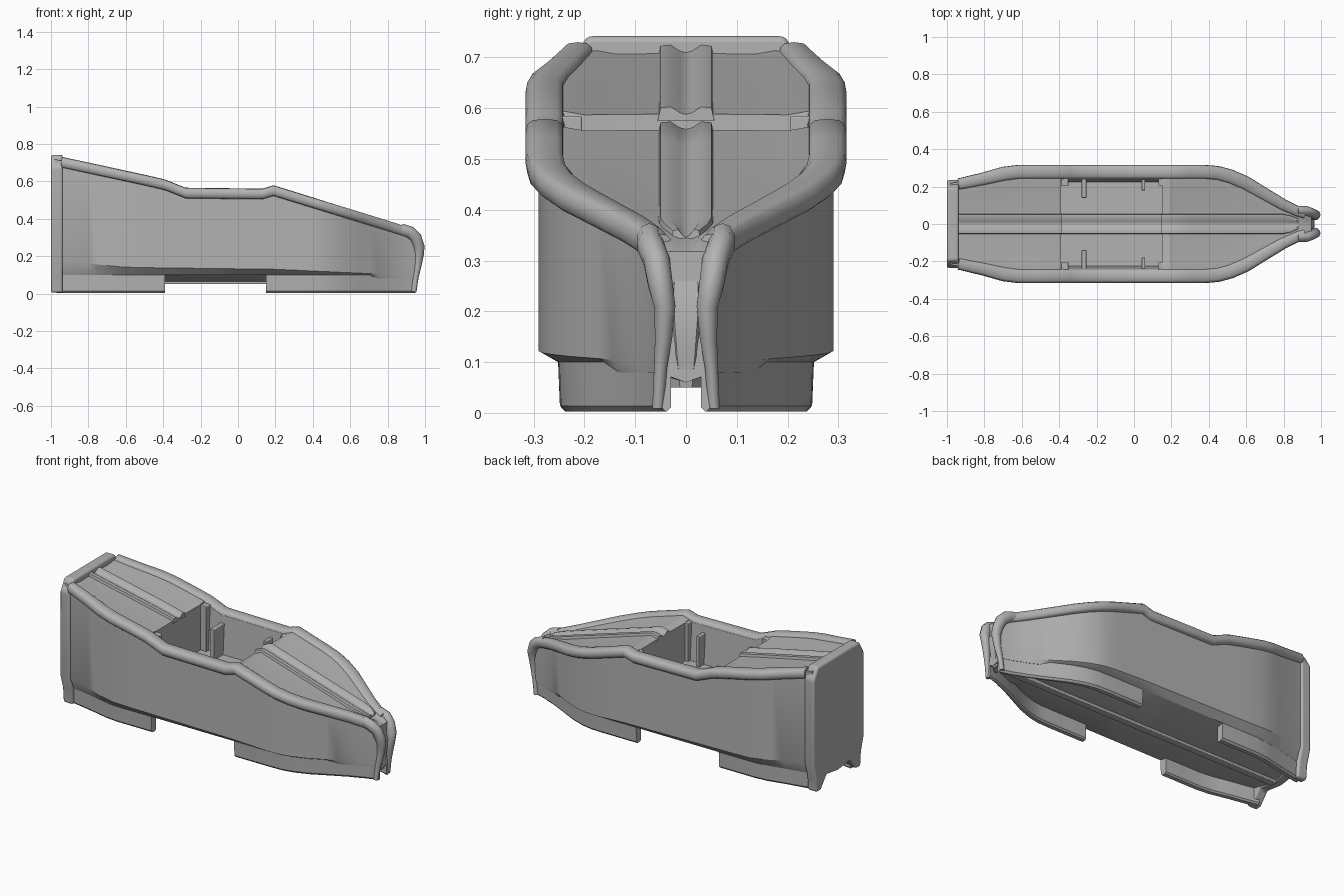
import bpy, bmesh, math
from mathutils import Vector

if "Cube" in bpy.data.objects:
    bpy.data.objects.remove(bpy.data.objects["Cube"])

grey = bpy.data.materials.new("plain grey")
grey.diffuse_color = (0.45, 0.45, 0.45, 1)
grey.use_nodes = True
grey.node_tree.nodes["Principled BSDF"].inputs["Base Color"].default_value = grey.diffuse_color


def lerp(table, x):
    for (a, u), (b, v) in zip(table, table[1:]):
        if x <= b:
            return u + (v - u) * max(0, x - a) / (b - a)
    return table[-1][1]


# Hull half width, rail height, chine height and chine inset along the length
WIDTH = [(-1, .215), (-.94, .225), (-.8, .255), (-.7, .28), (-.62, .29), (.38, .29), (.45, .284),
         (.52, .265), (.6, .23), (.7, .172), (.8, .115), (.88, .078), (.97, .05)]
TOP = [(-1, .742), (-.4, .613), (-.28, .565), (.13, .56), (.19, .578), (.85, .375), (.94, .345), (1, .3)]
CHINE = [(-1, .18), (-.6, .14), (.2, .13), (.85, .10)]
INSET = [(-1, .03), (-.6, .038), (.4, .038), (.85, .002)]
STATIONS = [-.98, -.94, -.87, -.8, -.75, -.7, -.66, -.62, -.5, -.39, -.389, -.34, -.28, -.1, .13, .149, .15,
            .19, .3, .38, .415, .45, .485, .52, .56, .6, .65, .7, .75, .8, .84, .88, .92, .95]


def w(x): return lerp(WIDTH, x)
def top(x): return lerp(TOP, x)
def floor(x): return .32 if -.3895 < x < .1495 else top(x) - .02


def finish(bm, name, bevel=0, angle=30):
    bmesh.ops.recalc_face_normals(bm, faces=bm.faces)
    me = bpy.data.meshes.new(name)
    bm.to_mesh(me)
    bm.free()
    ob = bpy.data.objects.new(name, me)
    bpy.context.collection.objects.link(ob)
    me.materials.append(grey)
    if bevel:
        m = ob.modifiers.new("soft edges", "BEVEL")
        m.width, m.segments, m.limit_method = bevel, 3, "ANGLE"
    bpy.ops.object.select_all(action="DESELECT")
    ob.select_set(True)
    bpy.context.view_layer.objects.active = ob
    bpy.ops.object.shade_smooth_by_angle(angle=math.radians(angle))
    return ob


def loft(name, rings, bevel=0, angle=30):
    bm = bmesh.new()
    vs = [[bm.verts.new(p) for p in r] for r in rings]
    n = len(vs[0])
    for a, b in zip(vs, vs[1:]):
        for i in range(n):
            bm.faces.new((a[i], a[(i + 1) % n], b[(i + 1) % n], b[i]))
    bm.faces.new(vs[0])
    bm.faces.new(vs[-1])
    return finish(bm, name, bevel, angle)


def box(name, x0, x1, y0, y1, z0, z1, bevel=.004):
    loft(name, [[(x, y0, z0), (x, y1, z0), (x, y1, z1), (x, y0, z1)] for x in (x0, x1)], bevel)


# Hull shell with sunken decks and open cockpit
rings = []
for x in STATIONS:
    ww, zt, d = w(x), top(x), lerp(INSET, x)
    wall = max(ww - .05, .02)
    inner = max(ww - (.065 if floor(x) < .33 else .09), .012)
    half = [(ww - d, .10 - .02 * (d < .01)), (ww, lerp(CHINE, x)), (ww, zt - .02), (wall, zt - .02),
            (inner, floor(x))]
    if floor(x) > .33:
        half[3] = (wall, zt - .015)
        half[4] = (inner, zt - .022)
    ring = [(x, 0, .06)] + [(x, y, z) for y, z in half] + [(x, 0, floor(x))]
    ring += [(x, -y, z) for y, z in reversed(half)]
    rings.append(ring)
loft("hull", rings)

# Rounded rails following the hull edge
for s, side in ((1, "left"), (-1, "right")):
    rings = []
    for x in [t for t in STATIONS if -.97 < t < .93 and t not in (-.389, .149)]:
        slope = (w(x + .015) - w(x - .015)) / .03
        nrm = Vector((-slope, 1)).normalized()
        thin = lerp([(-.94, .8), (-.8, .9), (-.7, 1), (.6, 1), (.93, .7)], x)
        ring = []
        for k in range(12):
            a = 2 * math.pi * k / 12
            u = .038 * thin * math.copysign(abs(math.cos(a)) ** .65, math.cos(a)) - .012
            v = .029 * math.copysign(abs(math.sin(a)) ** .65, math.sin(a))
            ring.append((x + nrm.x * u, s * (w(x) + nrm.y * u), top(x) - .028 + v))
        rings.append(ring)
    loft(side + "_rail", rings, angle=50)

    # Runners under the hull, set in from the side
    for part, x0, x1 in (("rear", -.97, -.39), ("front", .15, .95)):
        xs = [x0] + [t for t in STATIONS if x0 + .01 < t < x1 - .01] + [x1]
        rings = []
        for x in xs:
            o = w(x) - lerp(INSET, x)
            t = lerp([(.4, .045), (.95, .025)], x)
            rings.append([(x, s * y, z) for y, z in
                          ((o - t, .11), (o, .11), (o - .004, .014), (o - .014, .003),
                           (o - t + .008, .003), (o - t, .012))])
        loft(f"{side}_{part}_runner", rings)

    # Bow lobe: a swept rounded post curling down to the foot
    path = [(.87, .072, .345, .03), (.92, .07, .328, .032), (.95, .058, .30, .032), (.968, .05, .25, .03),
            (.968, .042, .21, .026), (.96, .044, .15, .021), (.95, .05, .09, .016), (.94, .055, .01, .014)]
    rings = []
    for i, (x, y, z, r) in enumerate(path):
        p, q = path[max(i - 1, 0)], path[min(i + 1, len(path) - 1)]
        t = Vector((q[0] - p[0], 0, q[2] - p[2])).normalized()
        n = Vector((-t.z, 0, t.x))
        rings.append([Vector((x, s * y, z)) + n * r * math.cos(k * math.pi / 5)
                      + Vector((0, .85 * r * math.sin(k * math.pi / 5), 0)) for k in range(10)])
    loft(side + "_bow_lobe", rings, angle=50)

    # Cockpit frame posts and tabs
    for name, x0, x1, y0, y1, z1 in (("rear_post", -.39, -.35, .205, .245, .585),
                                     ("front_post", .13, .165, .205, .245, .545),
                                     ("rear_tab", -.28, -.255, .14, .245, .50),
                                     ("front_tab", .04, .06, .18, .245, .50)):
        ys = sorted((s * y0, s * y1))
        box(f"{side}_{name}", x0, x1, ys[0], ys[1], .31, z1)

# Stem wedge between the lobes
loft("stem", [[(.90, -.05, z), (.90, .05, z), (x, r, z), (x, -r, z)] for z, x, r in
              ((.05, .945, .012), (.12, .955, .018), (.22, .965, .025), (.31, .93, .02))])

# Stern slab with two short feet
half = [(.11, .075), (.165, .005), (.205, .005), (.212, .09), (.235, .17), (.235, .675), (.195, .742)]
outline = [(0, .06)] + half + [(0, .742)] + [(-y, z) for y, z in reversed(half)]
loft("stern", [[(x, y, z) for y, z in outline] for x in (-1, -.937)], .012)

# Grooved centre spine along decks and cockpit floor
for name, x0, x1 in (("rear", -.95, -.385), ("floor", -.389, .149), ("front", .146, .88)):
    xs = [x0] + [x for x in STATIONS if x0 + .01 < x < x1 - .01] + [x1]
    rings = []
    for x in xs:
        zd = .32 if name == "floor" else top(x) - .022
        k = min(1, max(w(x) - .05, .02) / .055)
        prof = [(.056, -.01), (.05, .016), (.03, .018), (.012, .006)]
        rings.append([(x, y * k, zd + z) for y, z in prof] + [(x, 0, zd + .003)]
                     + [(x, -y * k, zd + z) for y, z in reversed(prof)])
    loft(name + "_spine", rings, angle=50)

# Keel strip
box("keel", -.95, .93, -.022, .022, .05, .09)
